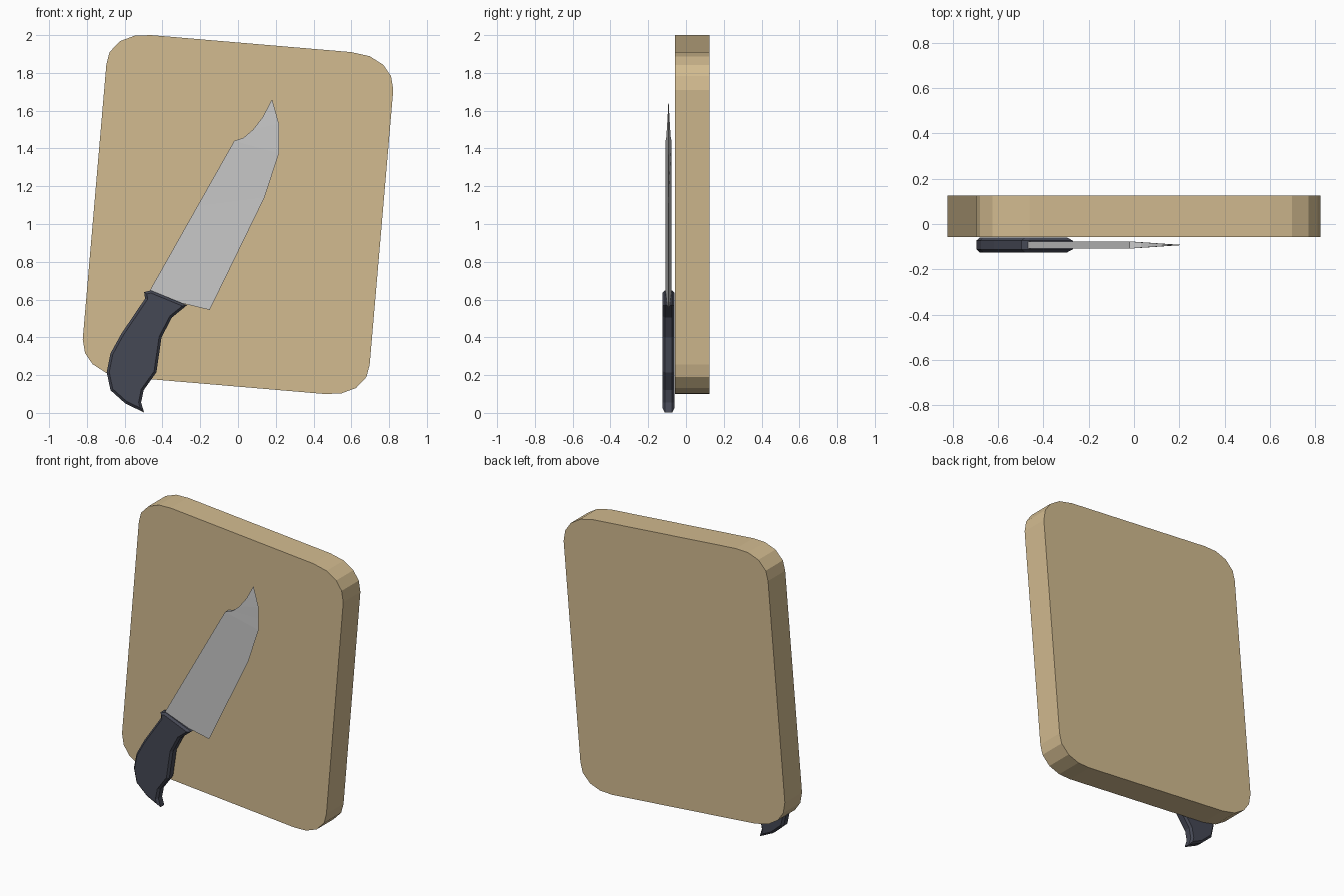
import bpy, bmesh

if "Cube" in bpy.data.objects:
    bpy.data.objects.remove(bpy.data.objects["Cube"])

Y_KNIFE = -0.0925   # knife mid-plane


def paint(name, color):
    mat = bpy.data.materials.new(name)
    mat.diffuse_color = (*color, 1)
    mat.use_nodes = True
    mat.node_tree.nodes["Principled BSDF"].inputs["Base Color"].default_value = mat.diffuse_color
    return mat


def finish(bm, name, mat):
    bmesh.ops.recalc_face_normals(bm, faces=bm.faces)
    me = bpy.data.meshes.new(name)
    bm.to_mesh(me)
    bm.free()
    me.materials.append(mat)
    ob = bpy.data.objects.new(name, me)
    bpy.context.collection.objects.link(ob)
    return ob


def slab(name, outline, y0, y1, mat, chamfer=0):
    """Extrude an x-z outline from y0 to y1, optionally chamfering both rims."""
    bm = bmesh.new()
    front = bm.faces.new([bm.verts.new((x, y0, z)) for x, z in outline])
    ext = bmesh.ops.extrude_face_region(bm, geom=[front], use_keep_orig=True)
    moved = [v for v in ext["geom"] if isinstance(v, bmesh.types.BMVert)]
    bmesh.ops.translate(bm, vec=(0, y1 - y0, 0), verts=moved)
    bmesh.ops.recalc_face_normals(bm, faces=bm.faces)
    if chamfer:
        rims = [e for e in bm.edges
                if abs(e.verts[0].co.y - e.verts[1].co.y) < 1e-5]
        bmesh.ops.bevel(bm, geom=rims, offset=chamfer, segments=1,
                        affect='EDGES', clamp_overlap=True)
    return finish(bm, name, mat)


wood = paint("wood", (0.65, 0.50, 0.28))
steel = paint("steel", (0.66, 0.66, 0.69))
grip = paint("grip", (0.06, 0.065, 0.09))

# Cutting board: upper half outline, repeated by a half turn about its centre
half = [(-0.697, 1.845), (-0.68, 1.91), (-0.625, 1.968), (-0.547, 1.997),
        (-0.46, 2.0), (0.60, 1.91), (0.698, 1.888), (0.77, 1.842),
        (0.81, 1.783), (0.822, 1.71)]
slab("cutting_board", half + [(-x, 2.1 - z) for x, z in half],
     -0.057, 0.125, wood)

# Knife handle with chamfered rims
handle = [(-0.497, 0.64), (-0.46, 0.648), (-0.27, 0.57), (-0.35, 0.505),
          (-0.405, 0.40), (-0.432, 0.215), (-0.50, 0.12), (-0.513, 0.055),
          (-0.497, 0.002), (-0.597, 0.05), (-0.675, 0.12), (-0.695, 0.215),
          (-0.675, 0.315), (-0.617, 0.42), (-0.492, 0.605)]
slab("knife_handle", handle, Y_KNIFE - 0.0325, Y_KNIFE + 0.0325, grip, 0.013)

# Knife blade: stations of (spine point, cutting edge point, half thickness)
stations = [((-0.48, 0.625), (-0.15, 0.545), 0.016),
            ((-0.215, 1.095), (0.14, 1.14), 0.016),
            ((-0.02, 1.44), (0.217, 1.375), 0.016),
            ((0.03, 1.457), (0.217, 1.45), 0.012),
            ((0.08, 1.50), (0.217, 1.53), 0.009),
            ((0.13, 1.565), (0.20, 1.59), 0.005)]
bm = bmesh.new()
rings = []
for (sx, sz), (ex, ez), t in stations:
    rings.append([bm.verts.new((sx, Y_KNIFE - t, sz)),
                  bm.verts.new((ex, Y_KNIFE, ez)),
                  bm.verts.new((sx, Y_KNIFE + t, sz))])
for a, b in zip(rings, rings[1:]):
    for i in range(3):
        j = (i + 1) % 3
        bm.faces.new((a[i], a[j], b[j], b[i]))
tip = bm.verts.new((0.18, Y_KNIFE, 1.66))
for i in range(3):
    bm.faces.new((rings[-1][i], rings[-1][(i + 1) % 3], tip))
bm.faces.new(rings[0])
finish(bm, "knife_blade", steel)
